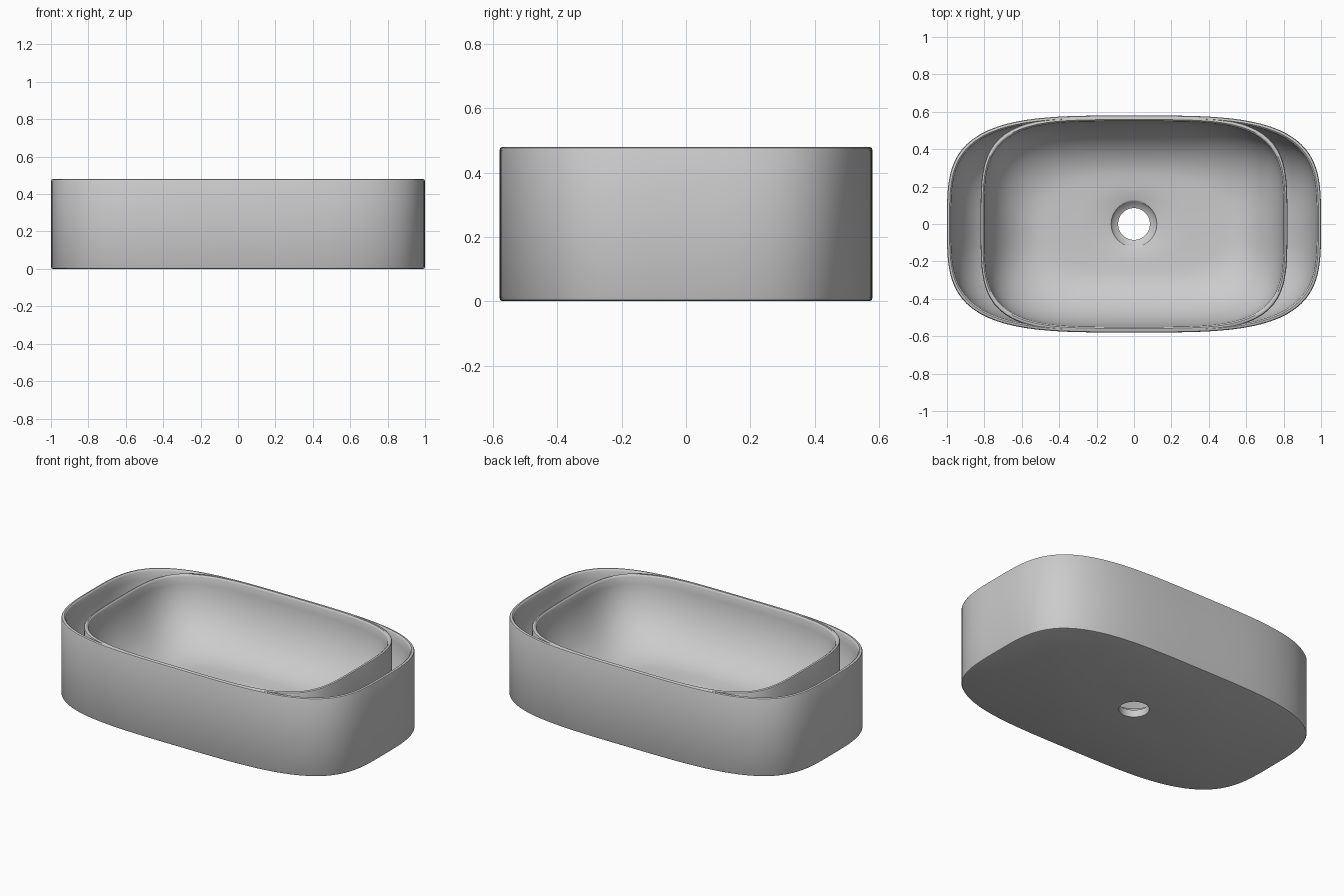
import bpy, bmesh
from math import cos, sin, pi

if "Cube" in bpy.data.objects:
    bpy.data.objects.remove(bpy.data.objects["Cube"])

SEG = 128
TOP = 0.48


def ring(a, b, n, z):
    """Rounded-rectangle (superellipse) outline."""
    pts = []
    for i in range(SEG):
        t = 2 * pi * i / SEG
        c, s = cos(t), sin(t)
        r = (abs(c) ** n + abs(s) ** n) ** (-1 / n)
        pts.append((a * c * r, b * s * r, z))
    return pts


def loft(name, rings):
    """Closed solid through outlines listed from bottom to top."""
    bm = bmesh.new()
    loops = [[bm.verts.new(p) for p in ring(*r)] for r in rings]
    for lo, hi in zip(loops, loops[1:]):
        for i in range(SEG):
            j = (i + 1) % SEG
            bm.faces.new((lo[i], lo[j], hi[j], hi[i]))
    bm.faces.new(loops[0][::-1])
    bm.faces.new(loops[-1])
    bmesh.ops.recalc_face_normals(bm, faces=bm.faces)
    me = bpy.data.meshes.new(name)
    bm.to_mesh(me)
    bm.free()
    ob = bpy.data.objects.new(name, me)
    bpy.context.collection.objects.link(ob)
    return ob


def basin(a, b, n, inset, floor, n_floor, steps=14):
    """Curved basin wall: floor to rim, ending in a small flared lip."""
    out = []
    depth = TOP - 0.01 - floor
    for k in range(steps, -1, -1):
        t = pi / 2 * k / steps
        d = inset * (1 - cos(t))
        m = n + (n_floor - n) * (1 - cos(t))
        out.append((a - d, b - d, m, TOP - 0.01 - depth * sin(t)))
    out += [(a + 0.003, b + 0.003, n, TOP - 0.004),
            (a + 0.008, b + 0.008, n, TOP)]
    return out


def subtract(target, cutter):
    cutter.hide_render = True
    mod = target.modifiers.new("cut", 'BOOLEAN')
    mod.operation = 'DIFFERENCE'
    mod.solver = 'EXACT'
    mod.object = cutter
    bpy.context.view_layer.objects.active = target
    bpy.ops.object.modifier_apply(modifier=mod.name)
    bpy.data.objects.remove(cutter, do_unlink=True)


# outer body with softened top and bottom edges
N = 3.6
body = loft("basin_body", [
    (0.990, 0.570, N, 0), (0.997, 0.577, N, 0.003), (1, 0.58, N, 0.01),
    (1, 0.58, N, TOP - 0.01), (0.997, 0.577, N, TOP - 0.003),
    (0.991, 0.571, N, TOP)])

# end troughs: large basin minus the block left standing around the bowl
trough = loft("trough_cutter", basin(0.978, 0.558, N, 0.30, 0.06, 3.2)
              + [(0.986, 0.566, N, TOP + 0.05)])
block = loft("bowl_block", [
    (0.82, 0.575, 4, -0.1), (0.82, 0.575, 4, TOP - 0.01),
    (0.817, 0.572, 4, TOP - 0.003), (0.812, 0.567, 4, TOP),
    (0.812, 0.567, 4, TOP + 0.1)])
subtract(trough, block)

# bowl interior with drain recess and through hole
bowl = loft("bowl_cutter", [
    (0.085, 0.085, 2, -0.05), (0.085, 0.085, 2, 0.045),
    (0.112, 0.112, 2, 0.058), (0.122, 0.122, 2, 0.075),
    (0.135, 0.130, 2, 0.079), (0.30, 0.20, 2.4, 0.082)]
    + basin(0.80, 0.55, 4, 0.32, 0.086, 3)
    + [(0.808, 0.558, 4, TOP + 0.05)])

subtract(body, trough)
subtract(body, bowl)

# smooth shading with sharp rims
bpy.ops.object.select_all(action='DESELECT')
body.select_set(True)
bpy.context.view_layer.objects.active = body
bpy.ops.object.shade_smooth_by_angle(angle=0.6)
